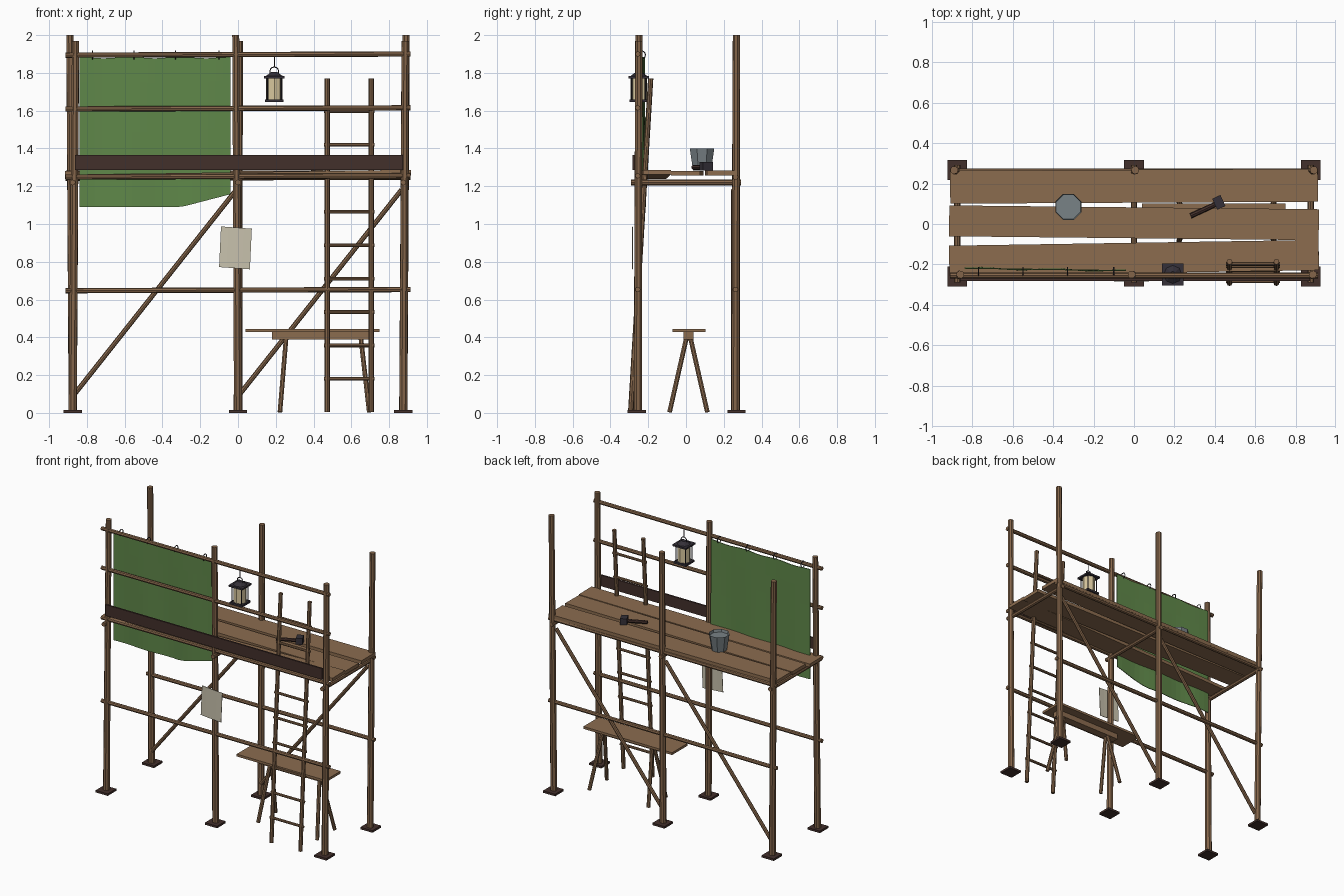
import bpy, bmesh, math
from mathutils import Vector, Matrix

cube = bpy.data.objects.get("Cube")
if cube:
    bpy.data.objects.remove(cube, do_unlink=True)


def material(name, rgb):
    m = bpy.data.materials.new(name)
    m.use_nodes = True
    m.diffuse_color = (*rgb, 1)
    m.node_tree.nodes["Principled BSDF"].inputs["Base Color"].default_value = (*rgb, 1)
    return m


POLE = material("pole wood", (0.23, 0.13, 0.068))
PLANK = material("plank wood", (0.26, 0.15, 0.078))
DARK = material("dark stained wood", (0.055, 0.029, 0.024))
IRON = material("black iron", (0.035, 0.03, 0.04))
GREEN = material("green cloth", (0.115, 0.245, 0.067))
PAPER = material("paper", (0.58, 0.54, 0.42))
GLASS = material("lantern glass", (0.68, 0.57, 0.34))
TIN = material("bucket tin", (0.19, 0.225, 0.24))


def finish(name, bm, mat):
    me = bpy.data.meshes.new(name)
    bmesh.ops.recalc_face_normals(bm, faces=bm.faces)
    bm.to_mesh(me)
    bm.free()
    me.materials.append(mat)
    ob = bpy.data.objects.new(name, me)
    bpy.context.collection.objects.link(ob)
    return ob


def pole(name, a, b, r, mat=POLE, r2=None, sides=8):
    """Straight round member from point a to point b."""
    a, b = Vector(a), Vector(b)
    d = b - a
    bm = bmesh.new()
    turn = d.to_track_quat('Z', 'Y').to_matrix().to_4x4()
    bmesh.ops.create_cone(bm, cap_ends=True, segments=sides, radius1=r,
                          radius2=r if r2 is None else r2, depth=d.length,
                          matrix=Matrix.Translation((a + b) / 2) @ turn)
    return finish(name, bm, mat)


def box(name, center, size, mat, yaw=0, pitch=0):
    bm = bmesh.new()
    m = (Matrix.Translation(center) @ Matrix.Rotation(math.radians(yaw), 4, 'Z')
         @ Matrix.Rotation(math.radians(pitch), 4, 'Y') @ Matrix.Diagonal((*size, 1)))
    bmesh.ops.create_cube(bm, size=1, matrix=m)
    return finish(name, bm, mat)


def ring(name, center, radius, wire, axis):
    bpy.ops.mesh.primitive_torus_add(major_segments=12, minor_segments=5, location=center,
                                     major_radius=radius, minor_radius=wire)
    ob = bpy.context.object
    ob.name = name
    ob.rotation_euler = (math.pi / 2, 0, 0) if axis == 'Y' else (0, math.pi / 2, 0)
    ob.data.materials.append(IRON)


def sheet(name, nx, nz, shape, mat, thick):
    """Thin cloth or paper grid; shape maps (u, v) to a point."""
    bm = bmesh.new()
    grid = [[bm.verts.new(shape(i / nx, j / nz)) for j in range(nz + 1)] for i in range(nx + 1)]
    for i in range(nx):
        for j in range(nz):
            bm.faces.new((grid[i][j], grid[i + 1][j], grid[i + 1][j + 1], grid[i][j + 1]))
    ob = finish(name, bm, mat)
    solid = ob.modifiers.new("thickness", 'SOLIDIFY')
    solid.thickness = thick
    solid.offset = 0


FRONT, BACK, SPAN = -0.255, 0.262, 0.875

# Standing posts with base plates; tops lean a little
for side, y, tops in (("front", FRONT, ((-0.86, 1.97), (-0.012, 2.0), (0.885, 1.97))),
                      ("back", BACK, ((-0.89, 2.0), (0.006, 1.97), (0.89, 2.0)))):
    for place, x, (tx, tz) in zip(("right", "middle", "left"), (-SPAN, 0, SPAN), tops):
        pole(f"{side}_{place}_post", (x, y, 0.01), (tx, y + 0.005, tz), 0.023, r2=0.02)
        box(f"{side}_{place}_base_plate", (x, y * 1.02, 0.0075), (0.097, 0.097, 0.015), DARK)

# Long horizontal rails
for name, y, z in (("front_low_rail", FRONT, 0.65), ("back_low_rail", BACK, 0.65),
                   ("front_deck_rail", FRONT, 1.252), ("back_deck_rail", BACK, 1.245),
                   ("middle_guard_rail", FRONT, 1.612), ("top_guard_rail", FRONT, 1.897)):
    pole(name, (-0.912, y, z - 0.003), (0.912, y, z + 0.003), 0.014)

# Cross bearers and rear diagonal braces
for x in (-SPAN, 0, SPAN):
    pole("cross_bearer", (x, -0.29, 1.22), (x, 0.292, 1.22), 0.015)
for x in (-SPAN, 0):
    pole("diagonal_brace", (x + 0.01, 0.25, 0.1), (x + SPAN - 0.01, 0.25, 1.18), 0.013)

# Deck planks, laid slightly askew
box("back_plank", (0, 0.187, 1.27), (1.82, 0.163, 0.024), PLANK, yaw=0.3)
box("middle_plank", (0, 0.006, 1.269), (1.83, 0.153, 0.024), PLANK, yaw=-0.6)
box("front_plank", (0, -0.168, 1.262), (1.83, 0.15, 0.024), PLANK, yaw=0.9, pitch=-0.8)
box("toe_board", (0.005, -0.277, 1.325), (1.735, 0.012, 0.08), DARK)


# Hanging cloth with a lifted lower corner, and its rings
def cloth(u, v):
    x = -0.84 + 0.8 * u
    low = 1.09 + max(0, x + 0.3) * 0.26
    top = 1.885 - 0.008 * math.sin(u * math.pi * 3) ** 2
    wave = 0.005 * math.sin(u * 14) * (1 - v)
    return (x, -0.219 - 0.012 * u + wave, low + (top - low) * v)


sheet("green_sheet", 20, 6, cloth, GREEN, 0.005)
for x in (-0.77, -0.55, -0.33, -0.1):
    ring("sheet_ring", (x, -0.237, 1.895), 0.022, 0.003, 'X')


# Notice fixed to the middle post
def notice(u, v):
    return (-0.1 + 0.163 * u + 0.01 * v, -0.284 + 0.008 * (u - 0.5) ** 2,
            0.772 - 0.012 * u + 0.215 * v)


sheet("paper_notice", 4, 2, notice, PAPER, 0.003)

# Lantern hanging from the top rail
LX, LY = 0.192, -0.25
box("lantern_base", (LX, LY, 1.652), (0.1, 0.1, 0.014), IRON)
pole("lantern_glass", (LX, LY, 1.658), (LX, LY, 1.772), 0.043, GLASS)
box("lantern_cap", (LX, LY, 1.777), (0.108, 0.108, 0.012), IRON)
pole("lantern_peak", (LX, LY, 1.783), (LX, LY, 1.805), 0.045, IRON, r2=0.015)
for sx in (-1, 1):
    for sy in (-1, 1):
        x, y = LX + sx * 0.038, LY + sy * 0.038
        pole("lantern_bar", (x, y, 1.655), (x, y, 1.775), 0.004, IRON, sides=4)
ring("lantern_handle", (LX, LY, 1.808), 0.023, 0.003, 'Y')
pole("lantern_cord", (LX, LY, 1.828), (LX, LY, 1.895), 0.003, IRON, sides=6)

# Leaning ladder
LOW, HIGH = Vector((0, -0.293, 0.005)), Vector((0, -0.187, 1.77))
for x in (0.473, 0.705):
    side = Vector((x, 0, 0))
    pole("ladder_rail", LOW + side, HIGH + side, 0.014)
for i in range(9):
    z = 0.18 + 0.177 * i
    p = LOW.lerp(HIGH, z / HIGH.z)
    pole("ladder_rung", (0.455, p.y, z), (0.723, p.y, z), 0.0095)

# Sawhorse bench beneath the deck
box("bench_board", (0.395, 0.015, 0.436), (0.71, 0.175, 0.017), PLANK)
box("bench_beam", (0.44, 0.013, 0.41), (0.52, 0.055, 0.042), PLANK)
for top, foot in ((0.255, 0.222), (0.65, 0.695)):
    for s in (-1, 1):
        pole("bench_leg", (top, 0.013 + s * 0.01, 0.4), (foot, 0.013 + s * 0.1, 0.004), 0.013)

# Tapered bucket with a sunken top
bm = bmesh.new()
bmesh.ops.create_cone(bm, cap_ends=True, segments=8, radius1=0.052, radius2=0.07, depth=0.115,
                      matrix=Matrix.Translation((-0.325, 0.085, 1.342))
                      @ Matrix.Rotation(math.pi / 8, 4, 'Z'))
lid = max(bm.faces, key=lambda f: f.calc_center_median().z)
bmesh.ops.inset_region(bm, faces=[lid], thickness=0.005)
bmesh.ops.translate(bm, verts=lid.verts, vec=(0, 0, -0.02))
finish("bucket", bm, TIN)

# Mallet resting on the deck
pole("mallet_handle", (0.28, 0.04, 1.3), (0.42, 0.105, 1.3), 0.013, DARK)
box("mallet_head", (0.42, 0.107, 1.305), (0.045, 0.06, 0.045), IRON, yaw=25)
